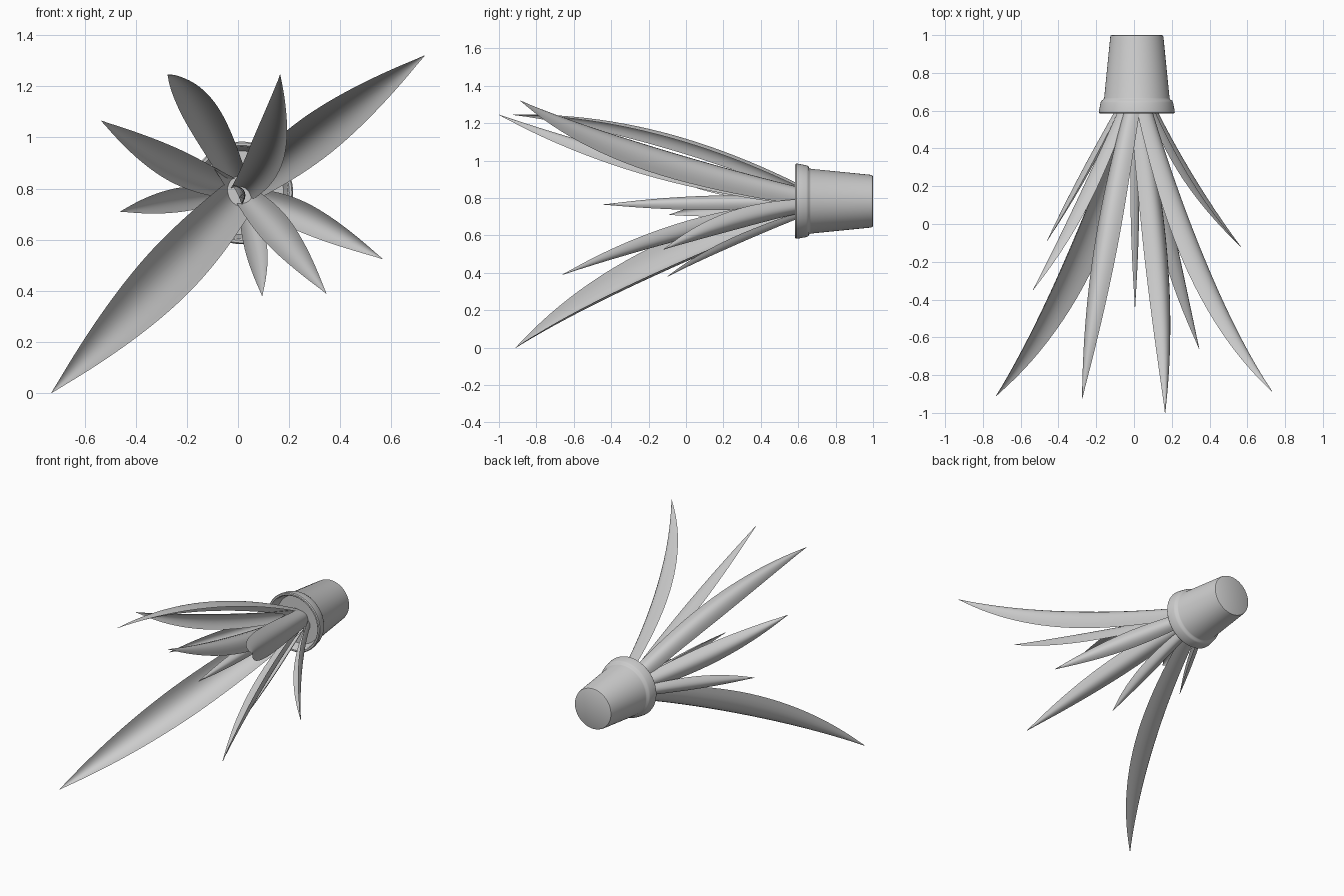
import bpy, bmesh, math
from mathutils import Vector

if "Cube" in bpy.data.objects:
    bpy.data.objects.remove(bpy.data.objects["Cube"])

CX, CZ = 0.015, 0.783      # pot axis runs along y through this x, z


def finish(bm, name, angle):
    bmesh.ops.remove_doubles(bm, verts=bm.verts, dist=1e-5)
    bmesh.ops.recalc_face_normals(bm, faces=bm.faces)
    me = bpy.data.meshes.new(name)
    bm.to_mesh(me)
    bm.free()
    ob = bpy.data.objects.new(name, me)
    bpy.context.collection.objects.link(ob)
    bpy.ops.object.select_all(action='DESELECT')
    bpy.context.view_layer.objects.active = ob
    ob.select_set(True)
    bpy.ops.object.shade_smooth_by_angle(angle=math.radians(angle))
    return ob


def lathe(name, profile, steps=64):
    """Spin (radius, y) points around the pot axis."""
    bm = bmesh.new()
    vs = [bm.verts.new((CX + r, y, CZ)) for r, y in profile]
    es = [bm.edges.new(p) for p in zip(vs, vs[1:])]
    bmesh.ops.spin(bm, geom=vs + es, cent=(CX, 0, CZ), axis=(0, 1, 0),
                   angle=2 * math.pi, steps=steps)
    return finish(bm, name, 40)


def leaf(name, base, mid, tip, width, cup=0.32, outward=None):
    """Cupped, tapering blade along a curve through base, mid and tip."""
    A, M, B = Vector(base), Vector(mid), Vector(tip)
    K = 2 * M - (A + B) / 2
    out = Vector(outward) if outward else Vector((M.x - CX, 0, M.z - CZ))
    bm = bmesh.new()
    N, H = 24, 5
    rings = []
    for i in range(N + 1):
        t = i / N
        c = A * (1 - t) ** 2 + K * 2 * t * (1 - t) + B * t * t
        tan = ((K - A) * (1 - t) + (B - K) * t).normalized()
        side = tan.cross(out).normalized()
        nor = side.cross(tan).normalized()
        if nor.dot(out) < 0:
            nor = -nor
        # half width: narrow at the base, widest before the middle, pointed tip
        s = 0.65 + 0.35 * math.sin(min(t / 0.42, 1) * math.pi / 2)
        if t > 0.42:
            s = 1 - ((t - 0.42) / 0.58) ** 1.85
        h = max(width / 2 * s, 0.0015)
        thick = 0.05 * h + 0.001
        ring = []
        for sgn in (1, -1):
            for j in range(2 * H):
                u = sgn * (-1 + j / H)
                off = h * cup * 2 * (0.4 - u * u) + sgn * thick * (1 - u * u)
                ring.append(bm.verts.new(c + side * h * u + nor * off))
        rings.append(ring)
    n = len(rings[0])
    for a, b in zip(rings, rings[1:]):
        for j in range(n):
            k = (j + 1) % n
            bm.faces.new((a[j], a[k], b[k], b[j]))
    bm.faces.new(rings[0])
    bm.faces.new(rings[-1])
    return finish(bm, name, 50)


# Pot with rounded rim, hollow inside
lathe("pot", [(0, 1.0), (0.132, 1.0), (0.138, 0.997), (0.141, 0.988),
              (0.173, 0.668), (0.177, 0.659), (0.187, 0.654), (0.192, 0.643),
              (0.200, 0.600), (0.201, 0.590), (0.196, 0.584), (0.186, 0.584),
              (0.180, 0.590), (0.176, 0.620), (0.160, 0.660), (0.130, 0.970),
              (0, 0.970)])

# Soil
lathe("soil", [(0, 0.645), (0.164, 0.645), (0.160, 0.66), (0, 0.66)])

# Leaves: middle point, tip, width, distance of the base from the pot axis
leaves = [
    ((-0.335, -0.24, 0.40), (-0.73, -0.91, 0.0), 0.22, 0.03),
    ((0.365, -0.25, 1.05), (0.73, -0.885, 1.32), 0.175, 0.05),
    ((-0.165, -0.14, 1.13), (-0.275, -0.925, 1.245), 0.14, 0.05),
    ((0.135, -0.22, 0.985), (0.165, -1.0, 1.245), 0.145, 0.01),
    ((-0.29, 0.10, 0.91), (-0.535, -0.35, 1.065), 0.13, 0.06),
    ((-0.27, 0.26, 0.75), (-0.46, -0.09, 0.71), 0.095, 0.07),
    ((0.295, 0.25, 0.67), (0.565, -0.12, 0.525), 0.115, 0.07),
    ((0.18, -0.03, 0.605), (0.345, -0.66, 0.39), 0.13, 0.03),
    ((0.075, 0.23, 0.55), (0.095, -0.10, 0.38), 0.09, 0.06),
]
for i, (mid, tip, w, r) in enumerate(leaves, 1):
    d = Vector((mid[0] - CX, 0, mid[2] - CZ)).normalized()
    base = Vector((CX, 0.66, CZ)) + d * r
    leaf(f"leaf_{i}", base, mid, tip, w)

# Short inner leaf, standing on edge
leaf("inner_leaf", (0.01, 0.66, 0.785), (0.013, 0.10, 0.78),
     (0.005, -0.44, 0.765), 0.085, outward=(0.9, 0, 0.4))
